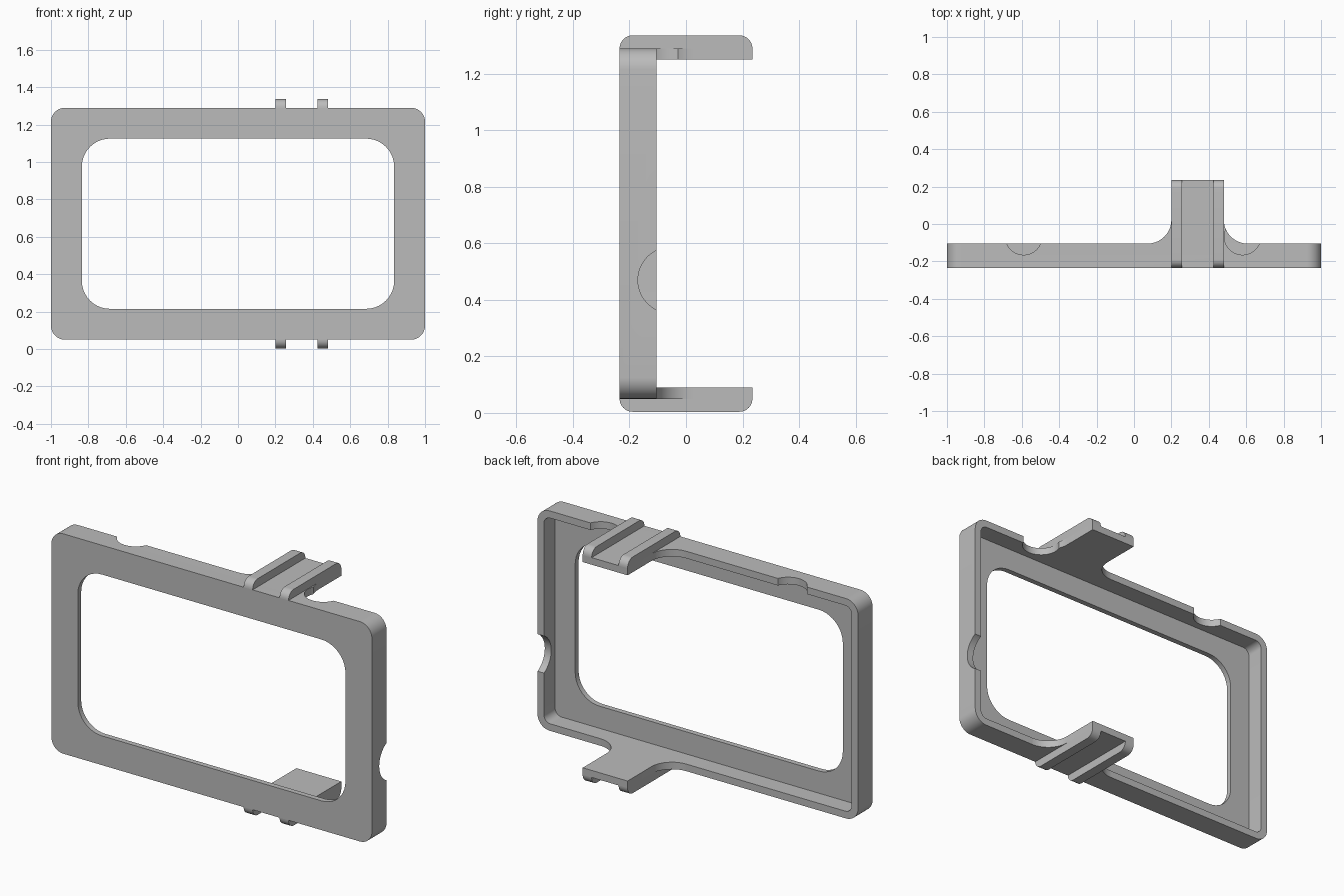
import bpy, bmesh
from math import sin, cos, pi
from mathutils import Vector

cube = bpy.data.objects.get("Cube")
if cube:
    bpy.data.objects.remove(cube)

grey = bpy.data.materials.new("plain grey")
grey.use_nodes = True
colour = (0.5, 0.5, 0.5, 1)
grey.diffuse_color = colour
grey.node_tree.nodes["Principled BSDF"].inputs["Base Color"].default_value = colour


def arc(cx, cy, r, start, end, n=10):
    """Points along an arc, angles in quarter turns."""
    angles = [(start + (end - start) * i / n) * pi / 2 for i in range(n + 1)]
    return [(cx + r * cos(a), cy + r * sin(a)) for a in angles]


def rounded_rect(x, z0, z1, r):
    return (arc(x - r, z1 - r, r, 0, 1) + arc(r - x, z1 - r, r, 1, 2)
            + arc(r - x, z0 + r, r, 2, 3) + arc(x - r, z0 + r, r, 3, 4))


def prism(name, points, axis, lo, hi):
    """Extrude a flat outline along an axis from lo to hi."""
    place = {"x": lambda a, b: (lo, a, b),
             "y": lambda a, b: (a, lo, b),
             "z": lambda a, b: (a, b, lo)}[axis]
    bm = bmesh.new()
    face = bm.faces.new([bm.verts.new(place(a, b)) for a, b in points])
    out = bmesh.ops.extrude_face_region(bm, geom=[face])
    moved = [g for g in out["geom"] if isinstance(g, bmesh.types.BMVert)]
    shift = Vector([hi - lo if axis == k else 0 for k in "xyz"])
    bmesh.ops.translate(bm, verts=moved, vec=shift)
    bmesh.ops.recalc_face_normals(bm, faces=bm.faces)
    mesh = bpy.data.meshes.new(name)
    bm.to_mesh(mesh)
    bm.free()
    mesh.materials.append(grey)
    obj = bpy.data.objects.new(name, mesh)
    bpy.context.collection.objects.link(obj)
    return obj


def activate(obj):
    bpy.ops.object.select_all(action="DESELECT")
    obj.select_set(True)
    bpy.context.view_layer.objects.active = obj


def cut(obj, cutters):
    activate(obj)
    for cutter in cutters:
        mod = obj.modifiers.new("cut", "BOOLEAN")
        mod.operation = "DIFFERENCE"
        mod.solver = "EXACT"
        mod.object = cutter
        bpy.ops.object.modifier_apply(modifier=mod.name)


FRONT, BACK, TAB_END = -0.235, -0.105, 0.235
BOTTOM, TOP, WALL = 0.05, 1.29, 0.04
LEFT, RIGHT = 0.2, 0.48

# Shallow tray with a window
frame = prism("frame", rounded_rect(1, BOTTOM, TOP, 0.075), "y", FRONT, BACK)
cavity = prism("cavity_cutter",
               rounded_rect(1 - WALL, BOTTOM + WALL, TOP - WALL, 0.04),
               "y", FRONT + 0.03, 0)
window = prism("window_cutter", rounded_rect(0.835, 0.215, 1.125, 0.15),
               "y", FRONT - 0.1, 0)

# Finger notches in the top edge and one end
top_notches = [prism("top_notch_cutter", arc(x, -0.0675, 0.0975, 0, 4, 48)[:-1],
                     "z", 1.2, 1.4) for x in (-0.59, 0.58)]
side_notch = prism("side_notch_cutter", arc(-0.053, 0.47, 0.117, 0, 4, 48)[:-1],
                   "x", 0.9, 1.1)
cut(frame, [cavity, window, side_notch] + top_notches)

# Clip tabs that flare into the frame
r = 0.128
tab_outline = (arc(LEFT - r, BACK + r, r, -1, 0) + [(LEFT, TAB_END), (RIGHT, TAB_END)]
               + arc(RIGHT + r, BACK + r, r, 2, 3))
top_tab = prism("top_tab", tab_outline, "z", TOP - WALL, TOP)
bottom_tab = prism("bottom_tab", tab_outline, "z", BOTTOM, BOTTOM + WALL)
cut(top_tab, top_notches[1:])
parts = [frame, top_tab, bottom_tab]

# Paired rails with rounded ends on both tabs
h = 0.046
rail_outline = arc(TAB_END - h, 0, h, 0, 1) + arc(FRONT + h, 0, h, 1, 2)
for side, base, sign in (("top", TOP, 1), ("bottom", BOTTOM, -1)):
    outline = [(y, base + sign * z) for y, z in rail_outline]
    for label, x in (("right", LEFT), ("left", RIGHT - 0.056)):
        parts.append(prism(f"{side}_rail_{label}", outline, "x", x, x + 0.056))

for cutter in [cavity, window, side_notch] + top_notches:
    bpy.data.objects.remove(cutter)

for part in parts:
    activate(part)
    bpy.ops.object.shade_smooth_by_angle(angle=pi / 6)
